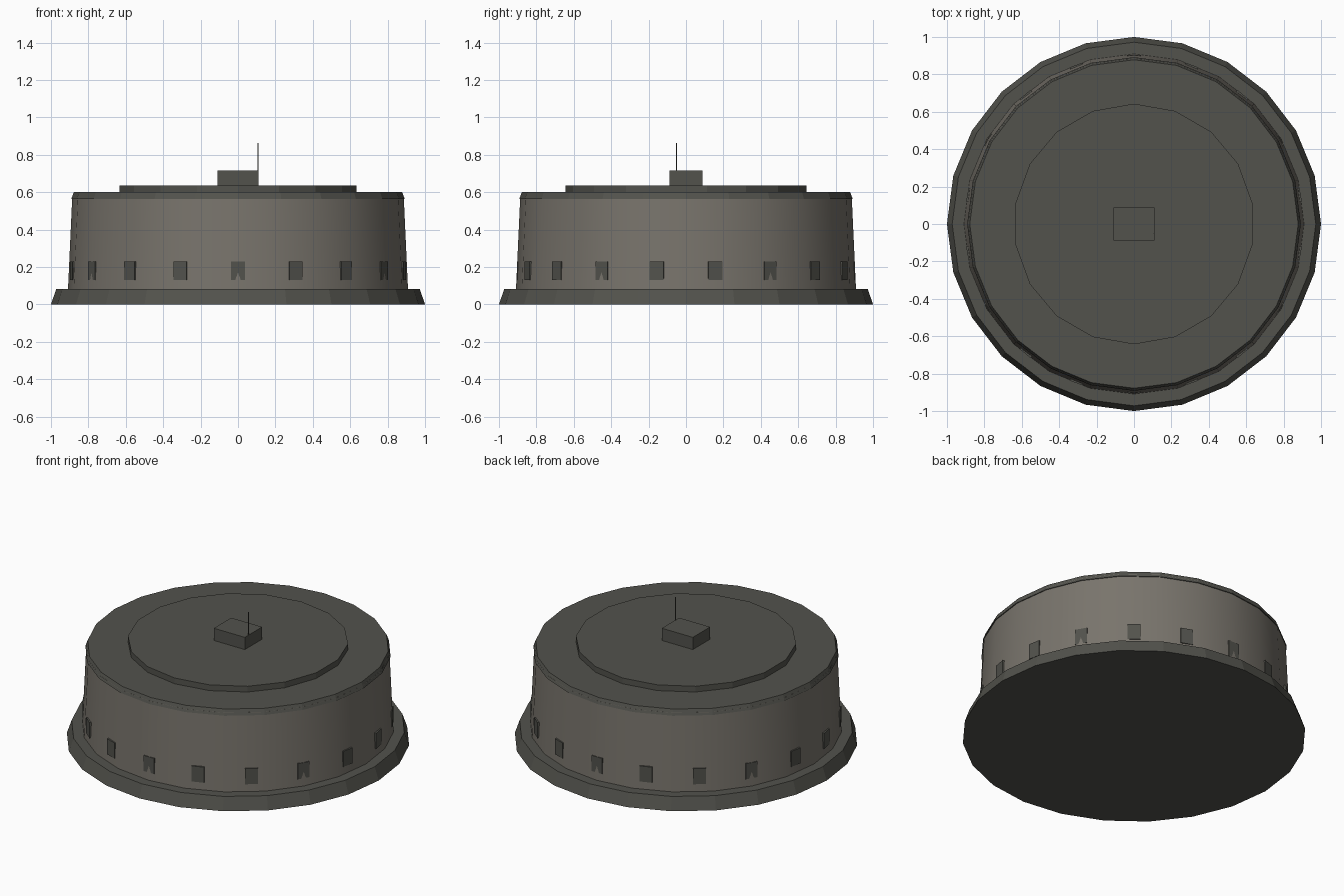
import bpy, math
from mathutils import Matrix

if "Cube" in bpy.data.objects:
    bpy.data.objects.remove(bpy.data.objects["Cube"])


def material(name, rgb):
    m = bpy.data.materials.new(name)
    m.diffuse_color = (*rgb, 1)
    m.use_nodes = True
    m.node_tree.nodes["Principled BSDF"].inputs["Base Color"].default_value = m.diffuse_color
    return m


DARK = material("dark grey", (0.085, 0.085, 0.073))
WALL = material("warm grey", (0.19, 0.175, 0.15))


def frustum(name, sides, r1, r2, z1, z2, mat, x=0, y=0):
    # tapered prism with one corner pointing along +y
    bpy.ops.mesh.primitive_cone_add(vertices=sides, radius1=r1, radius2=r2, depth=z2 - z1,
                                    location=(x, y, (z1 + z2) / 2))
    ob = bpy.context.object
    ob.name = name
    ob.data.materials.append(mat)
    return ob


def box(name, size, loc, mat, angle=0):
    bpy.ops.mesh.primitive_cube_add(size=1, location=loc, rotation=(0, 0, angle))
    ob = bpy.context.object
    ob.name = name
    ob.data.transform(Matrix.Diagonal((*size, 1)))
    ob.data.materials.append(mat)
    return ob


# flared foot
frustum("base", 24, 1.0, 0.972, 0, 0.082, DARK)

# smooth tapered wall
frustum("wall", 24, 0.909, 0.886, 0.08, 0.58, WALL)
bpy.ops.object.shade_smooth_by_angle(angle=math.radians(40))

# roof rim and raised roof disc
frustum("roof_rim", 24, 0.892, 0.878, 0.563, 0.6, DARK)
frustum("roof_disc", 18, 0.643, 0.643, 0.595, 0.637, DARK)

# rooftop cabin and mast
box("roof_cabin", (0.22, 0.176, 0.085), (0, 0, 0.673), DARK)
frustum("mast", 6, 0.003, 0.003, 0.66, 0.863, DARK, 0.108, -0.05)

# ring of windows barely standing out of the wall
for i in range(18):
    a = math.radians(-90 + 20 * i)
    r = 0.895
    box("window", (0.0195, 0.075, 0.1), (r * math.cos(a), r * math.sin(a), 0.18), DARK, a)
